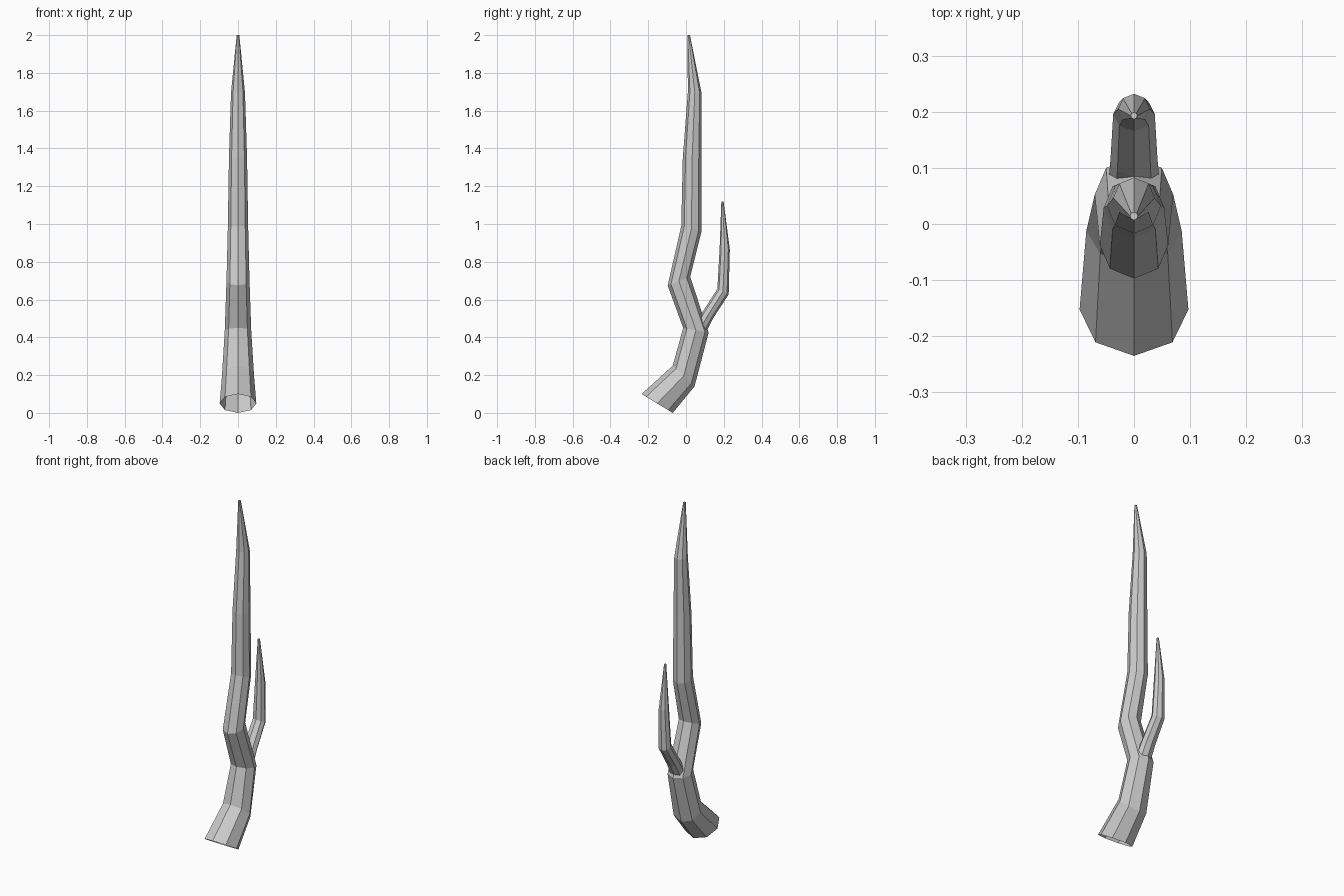
import bpy, bmesh, math
from mathutils import Vector

if "Cube" in bpy.data.objects:
    bpy.data.objects.remove(bpy.data.objects["Cube"])

SIDES = 8


def tube(name, rings):
    """Faceted tube in the yz plane; each ring = front point (y, z), back point (y, z), half-width in x."""
    bm = bmesh.new()
    loops = []
    for fy, fz, by, bz, rx in rings:
        front, back = Vector((0, fy, fz)), Vector((0, by, bz))
        centre, axis = (front + back) / 2, (back - front) / 2
        loop = []
        for i in range(SIDES):
            a = 2 * math.pi * i / SIDES
            loop.append(bm.verts.new(centre + axis * math.sin(a) + Vector((rx * math.cos(a), 0, 0))))
        loops.append(loop)
    for lo, hi in zip(loops, loops[1:]):
        for i in range(SIDES):
            j = (i + 1) % SIDES
            bm.faces.new((lo[i], lo[j], hi[j], hi[i]))
    bm.faces.new(loops[-1])  # closed tip, open root
    mesh = bpy.data.meshes.new(name)
    bm.to_mesh(mesh)
    bm.free()
    obj = bpy.data.objects.new(name, mesh)
    bpy.context.collection.objects.link(obj)
    return obj


# Main beam, open at the root
tube("antler_beam", [
    (-0.235, 0.10, -0.07, 0.00, 0.097),
    (-0.07, 0.25, 0.045, 0.14, 0.085),
    (-0.015, 0.45, 0.12, 0.425, 0.070),
    (-0.097, 0.675, 0.022, 0.72, 0.061),
    (-0.025, 0.99, 0.083, 0.965, 0.054),
    (-0.017, 1.35, 0.082, 1.35, 0.048),
    (0.010, 1.70, 0.083, 1.69, 0.037),
    (0.007, 2.00, 0.021, 2.00, 0.007),
])

# Side tine growing out of the back of the beam
tube("antler_tine", [
    (0.055, 0.48, 0.105, 0.425, 0.045),
    (0.085, 0.53, 0.143, 0.50, 0.042),
    (0.166, 0.657, 0.226, 0.627, 0.037),
    (0.178, 0.87, 0.232, 0.865, 0.028),
    (0.187, 1.12, 0.199, 1.12, 0.006),
])
